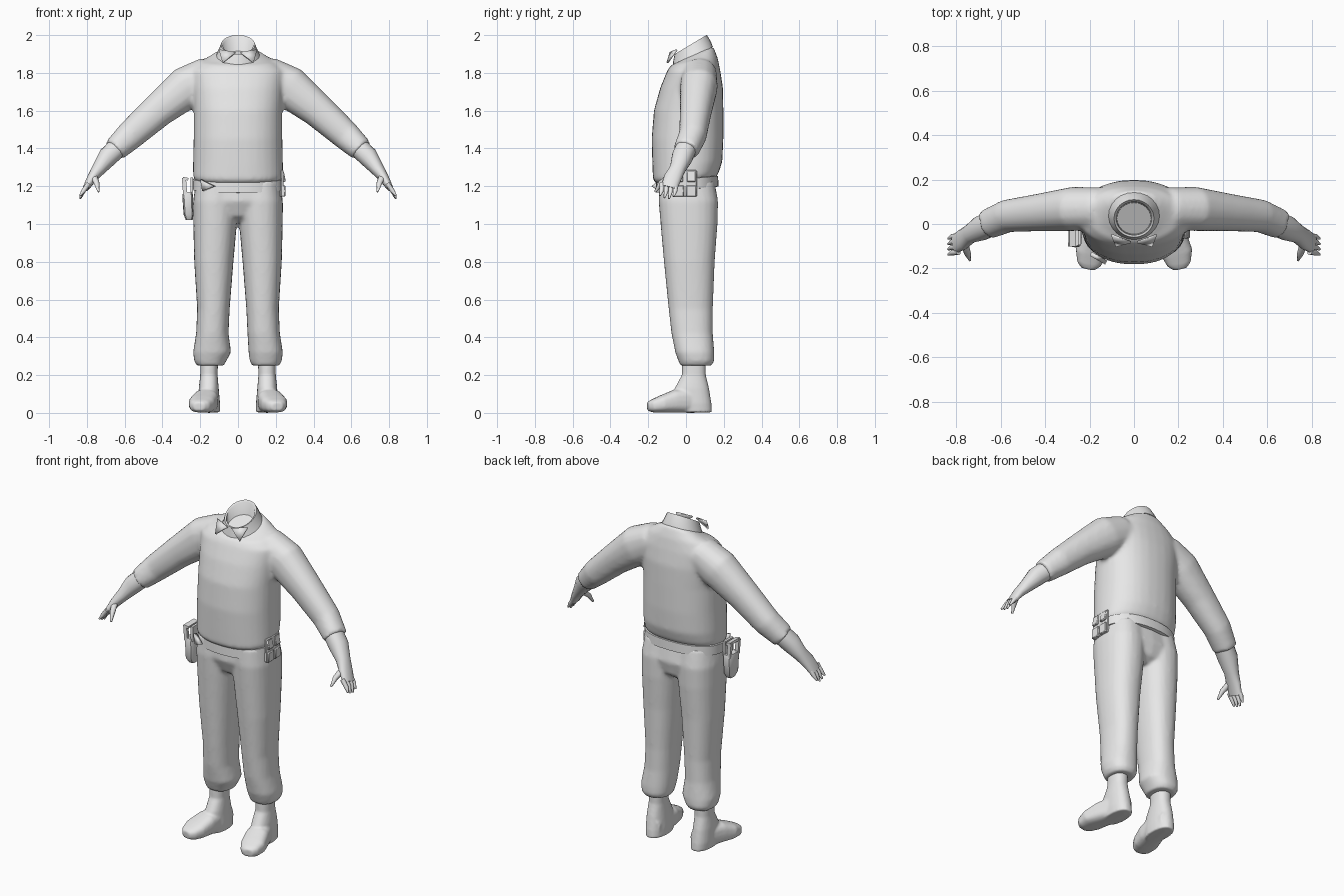
import bpy, bmesh, math
from mathutils import Vector, Matrix

if "Cube" in bpy.data.objects:
    bpy.data.objects.remove(bpy.data.objects["Cube"])

grey = bpy.data.materials.new("plain grey")
grey.use_nodes = True
grey.diffuse_color = (0.8, 0.8, 0.8, 1)
grey.node_tree.nodes["Principled BSDF"].inputs["Base Color"].default_value = (0.8, 0.8, 0.8, 1)


def power(v, p):
    return math.copysign(abs(v) ** (2 / p), v)


def slab(z, x0, x1, y0, y1, tilt=0, n=24, p=2.3):
    """Horizontal rounded ring between the given limits; tilt raises its back."""
    ring = []
    for i in range(n):
        a = math.tau * i / n
        dx = (x1 - x0) / 2 * power(math.cos(a), p)
        dy = (y1 - y0) / 2 * power(math.sin(a), p)
        ring.append(Vector(((x0 + x1) / 2 + dx, (y0 + y1) / 2 + dy, z + tilt * dy)))
    return ring


def sweep(path, ref, n=16, p=2.2):
    """Rings across a path of (x, y, z, half width along ref, half height)."""
    pts = [Vector(q[:3]) for q in path]
    rings = []
    for i, q in enumerate(path):
        t = (pts[min(i + 1, len(pts) - 1)] - pts[max(i - 1, 0)]).normalized()
        u = (Vector(ref) - t * t.dot(Vector(ref))).normalized()
        v = t.cross(u)
        rings.append([pts[i] + u * q[3] * power(math.cos(math.tau * k / n), p)
                      + v * q[4] * power(math.sin(math.tau * k / n), p) for k in range(n)])
    return rings


def loft(bm, rings, side=1):
    rows = [[bm.verts.new((v.x * side, v.y, v.z)) for v in r] for r in rings]
    n = len(rows[0])
    for a, b in zip(rows, rows[1:]):
        for i in range(n):
            bm.faces.new((a[i], a[(i + 1) % n], b[(i + 1) % n], b[i]))
    bm.faces.new(rows[0])
    bm.faces.new(rows[-1])


def box(bm, centre, size, lean=0):
    m = Matrix.Translation(centre) @ Matrix.Rotation(lean, 4, 'Y') @ Matrix.Diagonal((*size, 1))
    bmesh.ops.create_cube(bm, size=1, matrix=m)


def finish(bm, name, voxel=0, relax=4, angle=45):
    bmesh.ops.recalc_face_normals(bm, faces=bm.faces)
    mesh = bpy.data.meshes.new(name)
    bm.to_mesh(mesh)
    bm.free()
    mesh.materials.append(grey)
    ob = bpy.data.objects.new(name, mesh)
    bpy.context.collection.objects.link(ob)
    bpy.ops.object.select_all(action='DESELECT')
    bpy.context.view_layer.objects.active = ob
    ob.select_set(True)
    if voxel:
        rm = ob.modifiers.new("blend", 'REMESH')
        rm.mode, rm.voxel_size, rm.use_smooth_shade = 'VOXEL', voxel, True
        sm = ob.modifiers.new("relax", 'SMOOTH')
        sm.factor, sm.iterations = 0.5, relax
    else:
        bpy.ops.object.shade_smooth_by_angle(angle=math.radians(angle))
    return ob


# Shirt: torso with a neck well, and both sleeves blended in
torso = [(1.225, .222, -.15, .15, .1), (1.25, .238, -.175, .172, .1),
         (1.32, .238, -.178, .192, .05), (1.45, .235, -.182, .198, 0),
         (1.6, .234, -.17, .198, 0), (1.72, .242, -.137, .196, 0),
         (1.81, .25, -.10, .182, 0), (1.86, .20, -.08, .168, .15),
         (1.89, .125, -.07, .145, .45), (1.895, .09, -.055, .105, .45),
         (1.78, .085, -.05, .10, .2)]
sleeve = [(.15, .07, 1.79, .095, .10), (.27, .068, 1.725, .10, .113),
          (.425, .052, 1.60, .085, .091), (.57, .036, 1.47, .074, .078),
          (.655, 0, 1.39, .068, .064)]
bm = bmesh.new()
loft(bm, [slab(z, -w, w, f, b, t, 32) for z, w, f, b, t in torso])
for s in (1, -1):
    loft(bm, sweep(sleeve, (0, 1, 0)), s)
finish(bm, "shirt", .012, 6)

# Collar: tilted open band with two pointed tips
collar = [(1.885, .118, -.072, .142, .5), (1.915, .103, -.068, .13, .55),
          (1.95, .09, -.06, .11, .6), (1.945, .08, -.05, .10, .6),
          (1.79, .072, -.04, .09, .3)]
bm = bmesh.new()
loft(bm, [slab(z, -w, w, f, b, t, p=2) for z, w, f, b, t in collar])
finish(bm, "collar", angle=60)
bm = bmesh.new()
for s in (1, -1):
    bm.faces.new([bm.verts.new((s * x, y, z)) for x, y, z in
                  ((.012, -.078, 1.905), (.10, -.045, 1.92), (.08, -.095, 1.85))])
tips = finish(bm, "collar_tips")
tips.modifiers.new("thickness", 'SOLIDIFY').thickness = .01

# Forearms and hands
forearm = [(.60, .02, 1.44, .055, .055), (.69, -.02, 1.355, .056, .053),
           (.738, -.045, 1.29, .042, .037), (.772, -.07, 1.245, .047, .027),
           (.805, -.09, 1.19, .044, .017)]
for s, word in ((1, "left"), (-1, "right")):
    bm = bmesh.new()
    loft(bm, sweep(forearm, (0, 1, 0)), s)
    for k in range(4):
        y = -.054 - k * .024
        drop = .012 * abs(k - 1.3)
        finger = [(.79, y, 1.215, .014, .013), (.818, y - .003, 1.175, .012, .012),
                  (.836, y - .012, 1.13 + drop, .005, .005)]
        loft(bm, sweep(finger, (0, 1, 0), 8), s)
    thumb = [(.765, -.085, 1.255, .02, .016), (.748, -.135, 1.215, .015, .014),
             (.738, -.163, 1.17, .005, .006)]
    loft(bm, sweep(thumb, (1, 0, 0), 8), s)
    finish(bm, word + "_hand", angle=60)

# Trousers: hips blended with two loose legs
leg = [(1.23, .0, .222, -.14, .15), (1.12, .0, .238, -.145, .17),
       (1.0, .006, .237, -.135, .167), (.8, .024, .232, -.117, .152),
       (.55, .044, .216, -.092, .142), (.42, .05, .222, -.077, .142),
       (.32, .056, .238, -.057, .15), (.275, .062, .232, -.04, .15),
       (.25, .075, .218, -.03, .135)]
hips = [(1.23, .222, -.14, .15), (1.12, .234, -.145, .17), (1.04, .15, -.11, .15),
        (1.01, .05, -.06, .11)]
bm = bmesh.new()
loft(bm, [slab(z, -w, w, f, b) for z, w, f, b in hips])
for s in (1, -1):
    # the right trouser leg sags inward just above its hem
    loft(bm, [slab(z, a - (.02 if s < 0 and .3 < z < .4 else 0), o, f, b)
              for z, a, o, f, b in leg], s)
finish(bm, "trousers", .011, 4)

# Boots: ankle shaft blended with a splayed foot
shaft = [(.29, .105, .20, -.02, .105), (.2, .108, .20, -.022, .105),
         (.13, .102, .208, -.06, .122), (.05, .095, .21, -.07, .135),
         (.003, .095, .205, -.06, .138)]
foot = [(.145, .11, .055, .042, .055), (.153, .03, .066, .055, .066),
        (.172, -.06, .061, .068, .061), (.193, -.13, .046, .071, .046),
        (.203, -.18, .036, .054, .034), (.208, -.203, .034, .03, .022)]
for s, word in ((1, "left"), (-1, "right")):
    bm = bmesh.new()
    loft(bm, [slab(*r) for r in shaft], s)
    loft(bm, sweep(foot, (1, 0, 0), 20, 2.8), s)
    finish(bm, word + "_boot", .007, 5)

# Belt with a wedge-shaped fold at the front
belt = [(1.18, .22, -.14, .155), (1.183, .24, -.16, .172),
        (1.238, .238, -.158, .17), (1.242, .22, -.14, .155)]
bm = bmesh.new()
loft(bm, [slab(z, -w, w, f, b, .1, 32) for z, w, f, b in belt])
finish(bm, "belt", angle=40)
bm = bmesh.new()
bm.faces.new([bm.verts.new(c) for c in
              ((-.19, -.125, 1.235), (-.18, -.13, 1.175), (-.12, -.165, 1.2))])
fold = finish(bm, "belt_fold")
fold.modifiers.new("thickness", 'SOLIDIFY').thickness = .02

# Holster on the right hip: tapered case under an open loop
bm = bmesh.new()
case = [(1.02, -.276, -.24, -.085, -.035), (1.05, -.288, -.235, -.105, -.015),
        (1.15, -.295, -.238, -.105, .0), (1.17, -.29, -.24, -.1, -.005)]
loft(bm, [slab(*r, n=12, p=3.5) for r in case])
for y in (-.092, -.015):
    box(bm, (-.283, y, 1.2), (.022, .018, .09), -.08)
box(bm, (-.278, -.054, 1.24), (.03, .095, .014), .2)
box(bm, (-.245, -.054, 1.2), (.014, .08, .09))
finish(bm, "holster", angle=35)

# Pouch on the left hip: backing frame and two pockets
bm = bmesh.new()
box(bm, (.234, -.005, 1.215), (.014, .125, .14))
for y in (-.038, .028):
    box(bm, (.236, y, 1.175), (.03, .054, .06))
    box(bm, (.238, y, 1.25), (.02, .046, .055), -.2)
pouch = finish(bm, "pouch", angle=30)
bev = pouch.modifiers.new("soft edges", 'BEVEL')
bev.width, bev.segments = .004, 1
